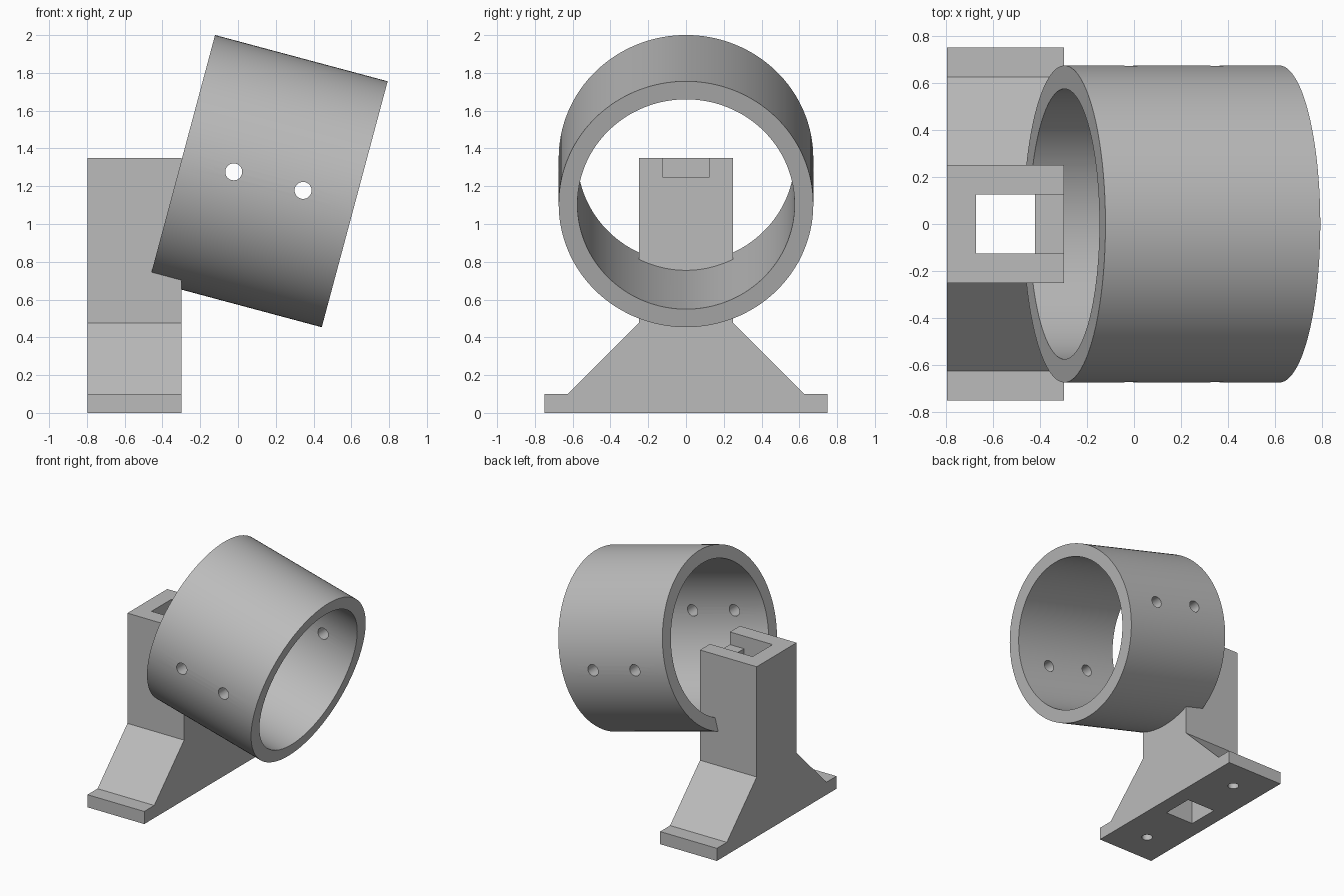
import bpy, bmesh, math
from mathutils import Matrix, Vector

default = bpy.data.objects.get("Cube")
if default:
    bpy.data.objects.remove(default, do_unlink=True)

grey = bpy.data.materials.new("plain grey")
grey.use_nodes = True
grey.diffuse_color = (0.5, 0.5, 0.5, 1)
grey.node_tree.nodes["Principled BSDF"].inputs["Base Color"].default_value = grey.diffuse_color


def add_object(name, bm):
    bmesh.ops.recalc_face_normals(bm, faces=bm.faces)
    mesh = bpy.data.meshes.new(name)
    bm.to_mesh(mesh)
    bm.free()
    mesh.materials.append(grey)
    obj = bpy.data.objects.new(name, mesh)
    bpy.context.scene.collection.objects.link(obj)
    return obj


def prism(name, points, offset):
    """Extrude a closed outline of 3D points by an offset."""
    bm = bmesh.new()
    face = bm.faces.new([bm.verts.new(p) for p in points])
    result = bmesh.ops.extrude_face_region(bm, geom=[face], use_keep_orig=True)
    verts = [v for v in result["geom"] if isinstance(v, bmesh.types.BMVert)]
    bmesh.ops.translate(bm, verts=verts, vec=offset)
    return add_object(name, bm)


def cylinder(name, radius, length, centre, angle, axis, segments):
    bm = bmesh.new()
    matrix = Matrix.Translation(centre) @ Matrix.Rotation(math.radians(angle), 4, axis)
    bmesh.ops.create_cone(bm, cap_ends=True, segments=segments, radius1=radius,
                          radius2=radius, depth=length, matrix=matrix)
    return add_object(name, bm)


def combine(target, tool, operation):
    """Apply a boolean to the target and remove the tool."""
    tool.hide_render = True
    mod = target.modifiers.new("combine", "BOOLEAN")
    mod.operation = operation
    mod.solver = "EXACT"
    mod.object = tool
    bpy.context.view_layer.update()
    graph = bpy.context.evaluated_depsgraph_get()
    mesh = bpy.data.meshes.new_from_object(target.evaluated_get(graph))
    target.modifiers.clear()
    target.data = mesh
    bpy.data.objects.remove(tool, do_unlink=True)


# Upright post with sloping sides and a flanged foot
back, front = -0.796, -0.298
half = [(0.75, 0), (0.75, 0.1), (0.625, 0.1), (0.25, 0.475), (0.25, 1.35)]
outline = half + [(-y, z) for y, z in reversed(half)]
holder = prism("ring_holder", [(back, y, z) for y, z in outline], (front - back, 0, 0))

# Tilted ring
centre = Vector((0.161, 0, 1.227))
tilt = 105
axis = Matrix.Rotation(math.radians(tilt), 3, "Y") @ Vector((0, 0, 1))
ring = cylinder("ring", 0.674, 0.946, centre, tilt, "Y", 128)
bore = cylinder("bore_cutter", 0.575, 1.5, centre, tilt, "Y", 128)
combine(ring, bore, "DIFFERENCE")

# Two pairs of cross holes through the ring wall
for side in (-1, 1):
    hole = cylinder("cross_hole_cutter", 0.045, 2, centre + axis * 0.19 * side, 90, "X", 32)
    combine(ring, hole, "DIFFERENCE")
combine(holder, ring, "UNION")

# Square shaft down the post, with a slot opening at the top front
shaft = [(-0.672, -0.1), (-0.422, -0.1), (-0.422, 1.25),
         (-0.2, 1.25), (-0.2, 1.5), (-0.672, 1.5)]
cutter = prism("shaft_cutter", [(x, -0.125, z) for x, z in shaft], (0, 0.25, 0))
combine(holder, cutter, "DIFFERENCE")

# Blind screw holes under the foot
for side in (-1, 1):
    hole = cylinder("screw_hole_cutter", 0.04, 0.24, (-0.547, 0.5 * side, 0), 0, "Z", 32)
    combine(holder, hole, "DIFFERENCE")

# Smooth round surfaces, sharp corners
bpy.ops.object.select_all(action="DESELECT")
holder.select_set(True)
bpy.context.view_layer.objects.active = holder
bpy.ops.object.shade_smooth_by_angle(angle=math.radians(30))
